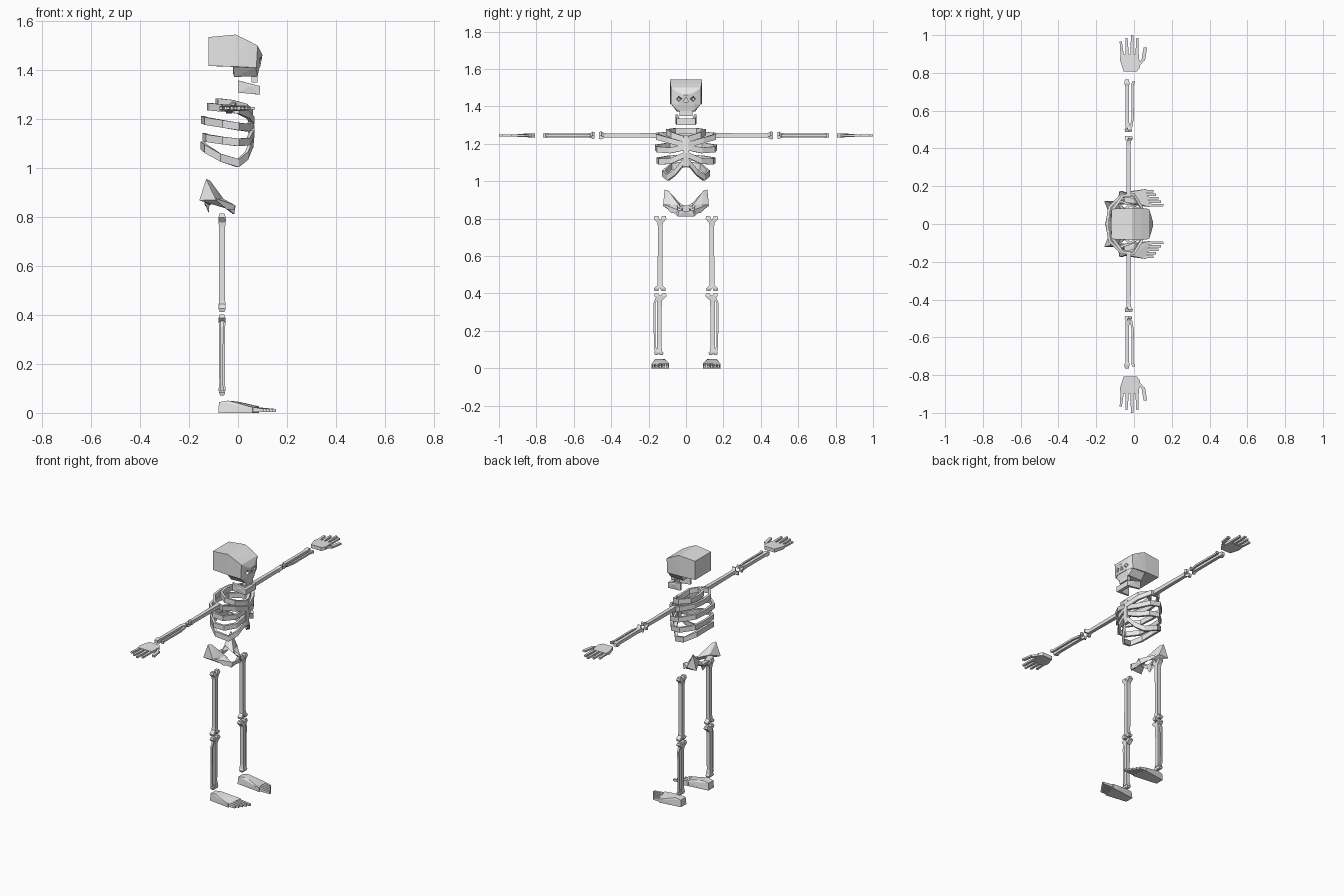
import bpy, bmesh, math
from mathutils import Vector

if "Cube" in bpy.data.objects:
    bpy.data.objects.remove(bpy.data.objects["Cube"])

bone_mat = bpy.data.materials.new("bone_grey")
bone_mat.diffuse_color = (0.8, 0.8, 0.8, 1)
bone_mat.use_nodes = True
bone_mat.node_tree.nodes["Principled BSDF"].inputs["Base Color"].default_value = bone_mat.diffuse_color


def finish(name, bm):
    bmesh.ops.recalc_face_normals(bm, faces=bm.faces)
    me = bpy.data.meshes.new(name)
    bm.to_mesh(me)
    bm.free()
    ob = bpy.data.objects.new(name, me)
    me.materials.append(bone_mat)
    bpy.context.collection.objects.link(ob)
    return ob


def hull(bm, pts):
    """Convex solid around the points, added to bm."""
    tmp = bmesh.new()
    for p in pts:
        tmp.verts.new(p)
    bmesh.ops.convex_hull(tmp, input=tmp.verts)
    loose = [v for v in tmp.verts if not v.link_faces]
    bmesh.ops.delete(tmp, geom=loose, context='VERTS')
    bmesh.ops.dissolve_limit(tmp, angle_limit=0.02, verts=tmp.verts, edges=tmp.edges)
    me = bpy.data.meshes.new("tmp")
    tmp.to_mesh(me)
    tmp.free()
    bm.from_mesh(me)
    bpy.data.meshes.remove(me)


def solid(name, parts):
    bm = bmesh.new()
    for pts in parts:
        hull(bm, pts)
    return finish(name, bm)


def sym(pts):
    """Points on both sides of the body."""
    return [(x, s * y, z) for x, y, z in pts for s in (1, -1)]


def flip(pts, s):
    return [(x, s * y, z) for x, y, z in pts]


def box(x0, x1, y0, y1, z0, z1):
    return [(x, y, z) for x in (x0, x1) for y in (y0, y1) for z in (z0, z1)]


def loft(bm, rings):
    vs = [[bm.verts.new(p) for p in r] for r in rings]
    n = len(vs[0])
    for a, b in zip(vs, vs[1:]):
        for i in range(n):
            bm.faces.new((a[i], a[(i + 1) % n], b[(i + 1) % n], b[i]))
    bm.faces.new(vs[0])
    bm.faces.new(vs[-1])


def bone(name, axis, chains, s):
    """Square-section long bone; stations are x, y, z, half width."""
    bm = bmesh.new()
    for chain in chains:
        rings = []
        for x, y, z, r in chain:
            ring = []
            for a, b in ((1, 1), (-1, 1), (-1, -1), (1, -1)):
                u, v = r * a, r * b
                p = (x + u, y + v, z) if axis == 'z' else (x + u, y, z + v)
                ring.append((p[0], s * p[1], p[2]))
            rings.append(ring)
        loft(bm, rings)
    return finish(name, bm)


def fork(x, y, z, along, axis, spread, r):
    """Two knobs spreading from a bone end; along is signed length."""
    out = []
    for d in (1, -1):
        if axis == 'z':
            out.append([(x, y, z, r * .85), (x, y + d * spread, z + along * .6, r),
                        (x, y + d * spread * 1.05, z + along, r * .7)])
        else:
            out.append([(x, y, z, r * .85), (x + d * spread, y + along * .6, z + d * spread, r),
                        (x + d * spread, y + along, z + d * spread, r * .7)])
    return out


def rib(name, half, h=.031, t=.015):
    """Flat band running around the chest from one breastbone edge to the other."""
    path = [Vector(p) for p in half[::-1]] + [Vector((x, -y, z)) for x, y, z in half[1:]]
    rings = []
    for i, p in enumerate(path):
        d = path[min(i + 1, len(path) - 1)] - path[max(i - 1, 0)]
        nrm = Vector((d.y, -d.x, 0)).normalized() * t / 2
        up = Vector((0, 0, h / 2))
        rings.append([p + nrm + up, p - nrm + up, p - nrm - up, p + nrm - up])
    bm = bmesh.new()
    loft(bm, rings)
    return finish(name, bm)


# Skull: boxy cranium with carved sockets
skull = solid("cranium", [sym([
    (-.12, .08, 1.535), (-.12, .08, 1.417), (-.01, .085, 1.545), (-.02, .085, 1.415),
    (.04, .084, 1.522), (.08, .08, 1.50), (.075, .08, 1.41), (.1, .012, 1.462),
    (.09, .05, 1.475), (.09, .04, 1.41)])])
cuts = [[(x, s * .038 + r * a, 1.44 + r * b) for x, r in ((.065, .008), (.13, .026))
         for a, b in ((1, 0), (0, 1), (-1, 0), (0, -1))] for s in (1, -1)]
cuts.append([(x, y, z) for x in (.08, .13) for y, z in ((-.012, 1.425), (.012, 1.425), (0, 1.452))])
cutter = solid("socket_cutter", cuts)
cutter.hide_render = True
mod = skull.modifiers.new("sockets", 'BOOLEAN')
mod.operation, mod.object, mod.solver = 'DIFFERENCE', cutter, 'EXACT'
bpy.context.view_layer.objects.active = skull
bpy.ops.object.modifier_apply(modifier="sockets")
bpy.data.objects.remove(cutter)

# Jaws
solid("upper_jaw", [
    sym([(-.02, .08, 1.416), (-.02, .05, 1.385), (-.015, .048, 1.372), (.072, .078, 1.412),
         (.088, .045, 1.412), (.08, .045, 1.375), (.07, .05, 1.385)]),
    box(.055, .08, -.035, .035, 1.35, 1.376)])
solid("lower_jaw", [box(.07, .09, -.045, .045, 1.30, 1.335)] + [
    flip([(.0, y, z) for y in (.045, .057) for z in (1.308, 1.358)] +
         [(.02, y, 1.352) for y in (.045, .057)] + [(.05, y, 1.335) for y in (.045, .057)] +
         [(.09, y, z) for y in (.033, .05) for z in (1.30, 1.335)], s) for s in (1, -1)])

# Rib cage
rib("rib_1", [(-.085, 0, 1.268), (-.075, .06, 1.268), (-.02, .1, 1.262), (.03, .075, 1.247),
              (.055, .01, 1.225)], .032)
rib("rib_2", [(-.12, 0, 1.25), (-.11, .08, 1.25), (-.06, .15, 1.245), (.0, .155, 1.237),
              (.04, .09, 1.218), (.06, .01, 1.195)], .03)
rib("rib_3", [(-.143, 0, 1.197), (-.13, .09, 1.192), (-.06, .158, 1.18), (0, .15, 1.17),
              (.04, .085, 1.165), (.058, .01, 1.18)])
rib("rib_4", [(-.138, 0, 1.128), (-.125, .09, 1.122), (-.06, .15, 1.112), (0, .14, 1.105),
              (.042, .08, 1.108), (.058, .01, 1.14)])
rib("rib_5", [(-.145, 0, 1.092), (-.13, .08, 1.078), (-.07, .12, 1.042), (0, .095, 1.02),
              (.035, .055, 1.05), (.057, .01, 1.105)], .033)
solid("breastbone", [sym([(x + dx, .016, z) for x, z in ((.045, 1.245), (.055, 1.15), (.048, 1.08))
                          for dx in (-.005, .014)])])

# Pelvis: flared wings, front ring and tailbone
for s, side in ((1, "left"), (-1, "right")):
    solid(side + "_hip_wing", [flip(p, s) for p in (
        [(-.13, .115, .955), (-.115, .095, .95), (-.158, .122, .868), (-.13, .05, .895),
         (-.09, .122, .87), (-.05, .075, .835), (-.05, .03, .862), (-.1, .035, .885)],
        [(-.09, .118, .875), (-.08, .05, .885), (-.045, .08, .83), (-.012, .045, .848),
         (-.015, .05, .83), (-.05, .04, .852)],
        [(-.05, .075, .84), (-.045, .05, .83), (-.01, .035, .848), (-.012, .0, .838),
         (-.02, .0, .812), (-.015, .045, .812), (-.03, .0, .82)],
        [(-.12, .075, .905), (-.14, .07, .88), (-.1, .05, .87), (-.12, .0, .865),
         (-.135, .0, .845), (-.11, .03, .85)])])
solid("tailbone", [sym([(-.14, .03, .868), (-.115, .028, .87), (-.13, .025, .845), (-.12, .005, .815)])])

for s, side in ((1, "left"), (-1, "right")):
    # Arm bones
    ax, az = -.028, 1.245
    bone(side + "_upper_arm", 'y', [[(ax, .16, az, .013), (ax, .2, az, .012), (ax, .42, az, .0105),
         (ax, .44, az, .013)]] + fork(ax, .435, az, .03, 'y', .01, .012), s)
    bone(side + "_forearm", 'y', [
        [(-.033, .51, az, .013), (-.036, .54, az, .01), (-.036, .73, az, .01), (-.038, .745, az, .014),
         (-.038, .765, az, .010)],
        [(-.016, .51, az, .006), (-.007, .56, az, .006), (-.008, .73, az, .006), (-.003, .755, az, .008)]]
        + fork(-.03, .515, az, -.027, 'y', .009, .011), s)

    # Hand: palm, four fingers and thumb
    parts = [[(x, y, az + d * t) for x, y, t in ((-.055, .808, .011), (.015, .808, .011), (-.075, .87, .009),
              (-.07, .9, .007), (.025, .9, .007), (.032, .83, .009)) for d in (-1, 1)]]
    for x0, x1, y1 in ((-.062, -.07, .965), (-.036, -.04, .985), (-.011, -.01, 1.0), (.016, .018, .985)):
        parts.append([(x + w, y, az + t) for x, y, q in ((x0, .89, .009), (x1, y1, .006))
                      for w in (-q, q) for t in (-.006, .005)])
    for a, b in (((.02, .835), (.05, .87)), ((.05, .865), (.062, .935))):
        parts.append([(x + w, y, az + t) for x, y in (a, b) for w in (-.011, .008) for t in (-.006, .005)])
    solid(side + "_hand", [flip(p, s) for p in parts])

    # Leg bones
    lx = -.065
    bone(side + "_thigh_bone", 'z', [[(lx, .14, .43, .015), (lx, .139, .46, .0125), (lx, .138, .76, .0125),
         (lx, .138, .79, .016)]] + fork(lx, .138, .775, .04, 'z', .019, .0145)
         + fork(lx, .14, .445, -.032, 'z', .018, .0145), s)
    bone(side + "_shin_bone", 'z', [
        [(lx, .14, .39, .015), (lx, .142, .35, .0125), (lx, .143, .12, .0115), (lx, .142, .09, .015)],
        [(lx, .155, .375, .007), (lx, .168, .35, .0055), (lx - .002, .167, .12, .005),
         (lx, .16, .09, .008)]]
        + fork(lx, .137, .365, .036, 'z', .019, .0145) + fork(lx, .145, .1, -.028, 'z', .012, .0125), s)

    # Foot with five toes
    parts = [[(-.08, .11, 0), (-.08, .165, 0), (-.078, .115, .044), (-.078, .163, .044), (-.04, .115, .05),
              (-.04, .165, .05), (0, .112, .046), (0, .168, .042), (.085, .09, 0), (.06, .185, 0),
              (.085, .09, .027), (.06, .185, .022)]]
    for i in range(5):
        y, x1 = .1 + .0185 * i, .156 - .013 * i
        parts.append([(x, y + w, z) for x, q, h in ((.05, .008, .026), (x1, .006, .016))
                      for w in (-q, q) for z in (.004, h)])
    solid(side + "_foot", [flip(p, s) for p in parts])
